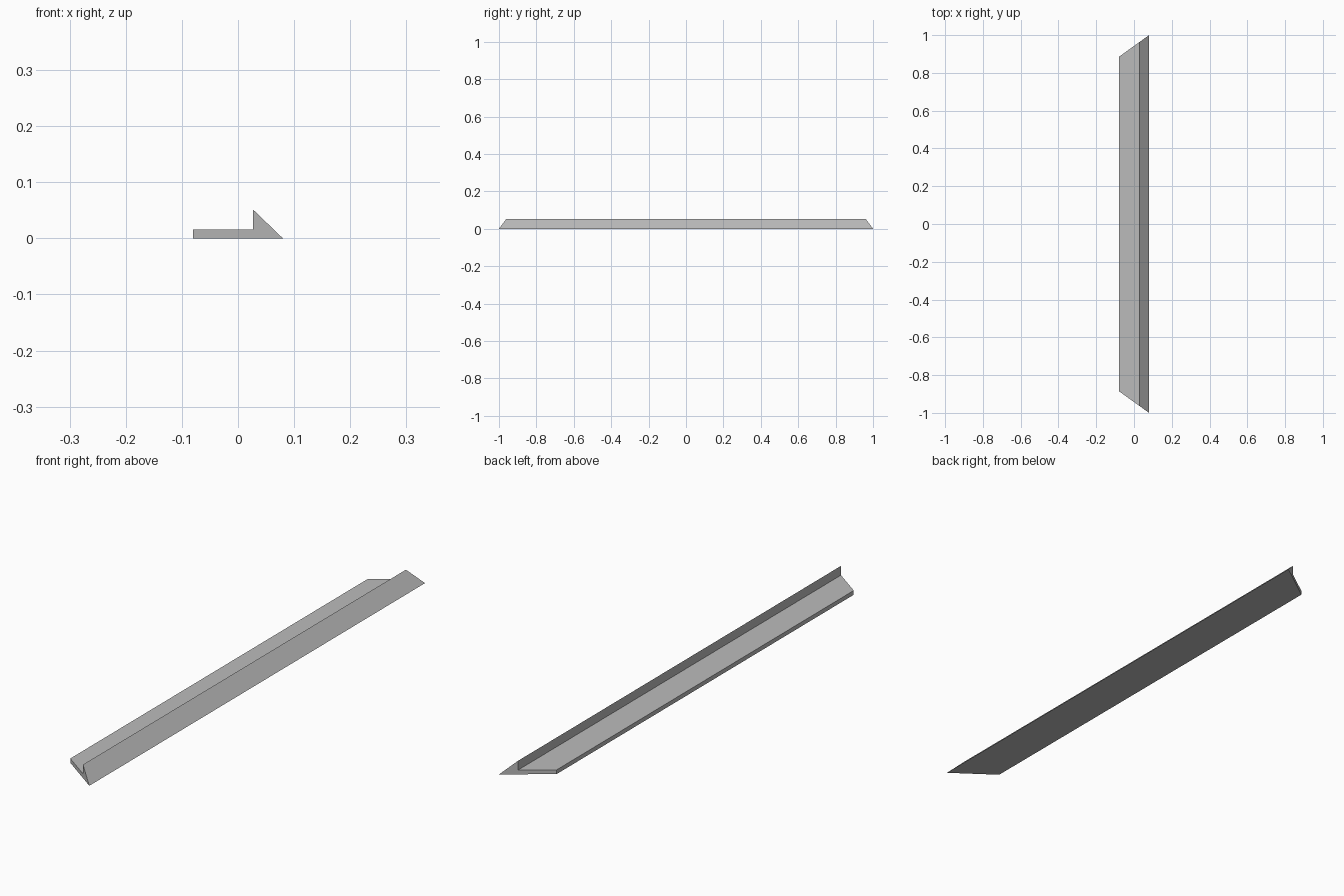
import bpy
import bmesh

if "Cube" in bpy.data.objects:
    bpy.data.objects.remove(bpy.data.objects["Cube"])

# Cross-section of the trim strip: flat flange with a raised sloping lip
PROFILE = [(-0.08, 0.0), (0.08, 0.0), (0.027, 0.051), (0.027, 0.016), (-0.08, 0.016)]


def half_length(x):
    # Mitred ends: the strip is longest at its sloping edge
    return 1.0 - (0.08 - x) * 0.115 / 0.16


grey = bpy.data.materials.new("light grey")
grey.diffuse_color = (0.5, 0.5, 0.5, 1.0)
grey.use_nodes = True
grey.node_tree.nodes["Principled BSDF"].inputs["Base Color"].default_value = grey.diffuse_color

# Mitred strip lofted between its two end sections
bm = bmesh.new()
front, back = [[bm.verts.new((x, side * half_length(x), z)) for x, z in PROFILE]
               for side in (-1, 1)]
bm.faces.new(front)
bm.faces.new(back[::-1])
for i in range(len(PROFILE)):
    j = (i + 1) % len(PROFILE)
    bm.faces.new((front[j], front[i], back[i], back[j]))
bmesh.ops.recalc_face_normals(bm, faces=bm.faces)

mesh = bpy.data.meshes.new("mitred_trim_strip")
bm.to_mesh(mesh)
bm.free()
mesh.materials.append(grey)
strip = bpy.data.objects.new("mitred_trim_strip", mesh)
bpy.context.collection.objects.link(strip)
